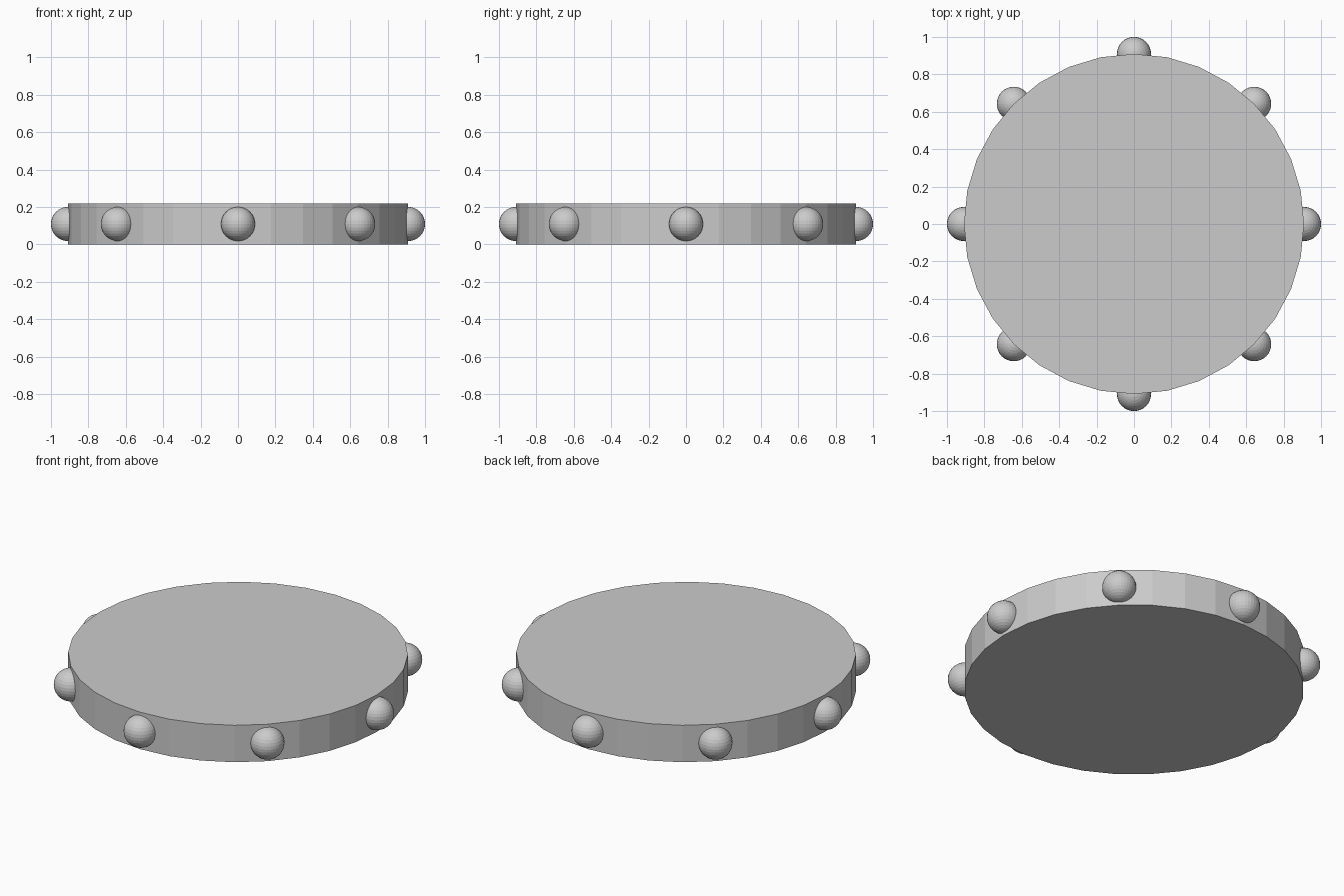
import bpy
from math import cos, sin, tau

if "Cube" in bpy.data.objects:
    bpy.data.objects.remove(bpy.data.objects["Cube"])

RADIUS = 0.909
HEIGHT = 0.218
STUD_RADIUS = 0.091
STUDS = 8

# Flat 32-sided disc
bpy.ops.mesh.primitive_cylinder_add(vertices=32, radius=RADIUS, depth=HEIGHT,
                                    location=(0, 0, HEIGHT / 2))
bpy.context.object.name = "disc"

# Round studs spaced evenly around the rim, half sunk into it
for i in range(STUDS):
    a = tau * i / STUDS
    bpy.ops.mesh.primitive_uv_sphere_add(
        segments=32, ring_count=16, radius=STUD_RADIUS,
        location=(RADIUS * cos(a), RADIUS * sin(a), HEIGHT / 2))
    bpy.context.object.name = f"rim_stud_{i + 1}"
